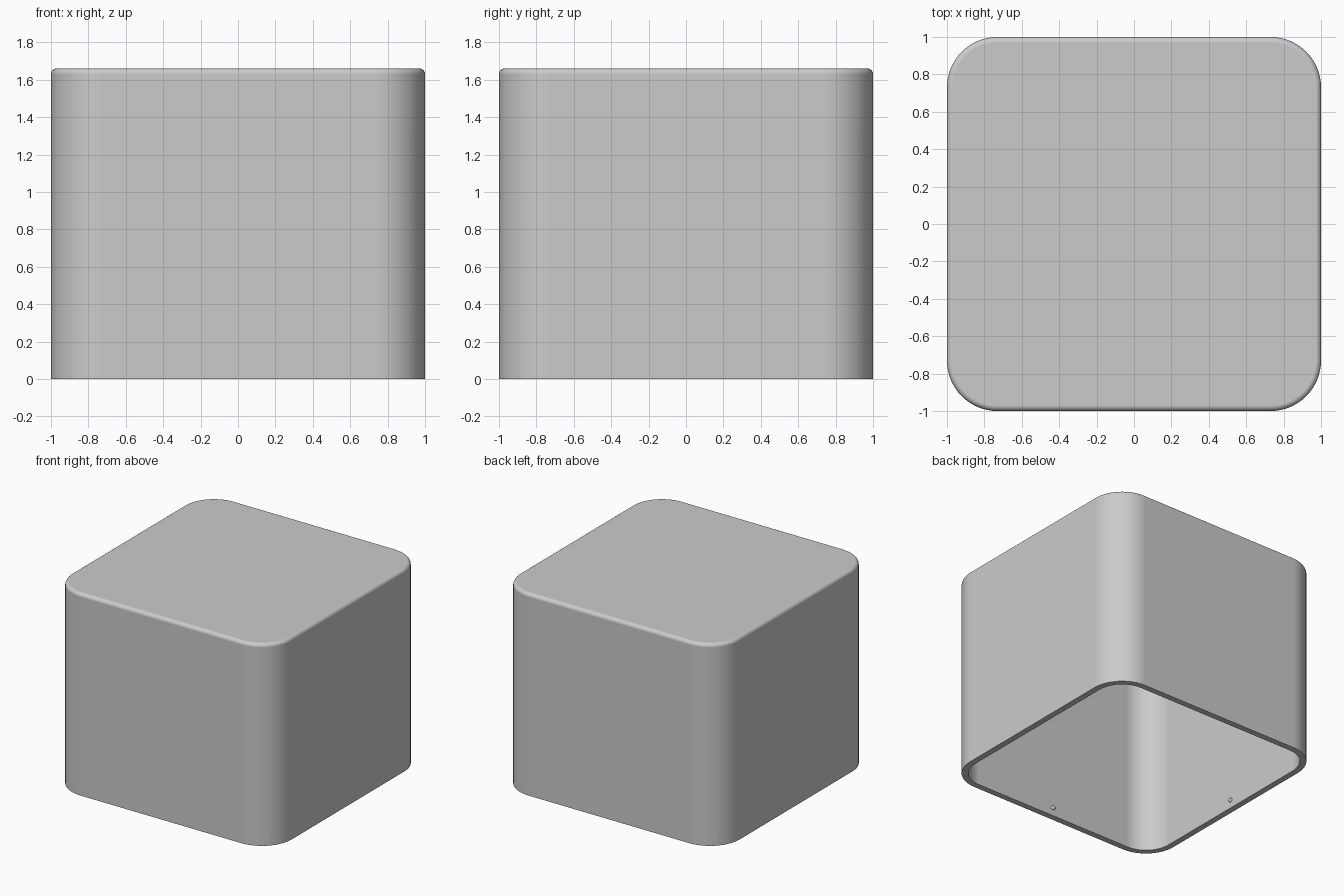
import bpy, bmesh, math
from mathutils import Vector

cube = bpy.data.objects.get("Cube")
if cube:
    bpy.data.objects.remove(cube, do_unlink=True)

HEIGHT, WALL, CORNER, FILLET = 1.66, 0.05, 0.27, 0.03
CORNER_STEPS, FILLET_STEPS = 16, 6

# One matt grey for everything
grey = bpy.data.materials.new("plain_grey")
grey.use_nodes = True
colour = (0.6, 0.6, 0.6, 1)
grey.diffuse_color = colour
grey.node_tree.nodes["Principled BSDF"].inputs["Base Color"].default_value = colour


def ring(bm, inset, z):
    """Rounded square, moved inwards from the outer wall by inset."""
    verts = []
    centre = 1 - CORNER
    radius = CORNER - inset
    for sx, sy, start in ((1, 1, 0), (-1, 1, 90), (-1, -1, 180), (1, -1, 270)):
        for i in range(CORNER_STEPS + 1):
            a = math.radians(start + 90 * i / CORNER_STEPS)
            verts.append(bm.verts.new((sx * centre + radius * math.cos(a),
                                       sy * centre + radius * math.sin(a), z)))
    return verts


def finish(bm, name):
    bmesh.ops.recalc_face_normals(bm, faces=bm.faces)
    mesh = bpy.data.meshes.new(name)
    bm.to_mesh(mesh)
    bm.free()
    mesh.materials.append(grey)
    obj = bpy.data.objects.new(name, mesh)
    bpy.context.collection.objects.link(obj)
    bpy.ops.object.select_all(action='DESELECT')
    obj.select_set(True)
    bpy.context.view_layer.objects.active = obj
    bpy.ops.object.shade_smooth_by_angle(angle=math.radians(35))
    return obj


# Hollow cover: inner ceiling, inner wall, rim, outer wall, rounded top edge
profile = [(WALL, HEIGHT - WALL), (WALL, 0), (0, 0)]
for i in range(FILLET_STEPS + 1):
    a = math.pi / 2 * i / FILLET_STEPS
    profile.append((FILLET * (1 - math.cos(a)), HEIGHT - FILLET * (1 - math.sin(a))))

bm = bmesh.new()
rings = [ring(bm, inset, z) for inset, z in profile]
for low, high in zip(rings, rings[1:]):
    for i in range(len(low)):
        j = (i + 1) % len(low)
        bm.faces.new((low[i], low[j], high[j], high[i]))
bm.faces.new(rings[0])
bm.faces.new(rings[-1])
cover = finish(bm, "hollow_cover")
weighted = cover.modifiers.new("even_shading", 'WEIGHTED_NORMAL')
weighted.keep_sharp = True

# Small snap bumps in the middle of each inner wall, near the rim
for side, direction in (("left", (1, 0)), ("right", (-1, 0)),
                        ("back", (0, 1)), ("front", (0, -1))):
    bm = bmesh.new()
    bmesh.ops.create_uvsphere(bm, u_segments=16, v_segments=10, radius=0.018)
    place = Vector((*direction, 0)) * (1 - WALL) + Vector((0, 0, 0.066))
    bmesh.ops.translate(bm, verts=bm.verts, vec=place)
    finish(bm, side + "_snap_bump")
